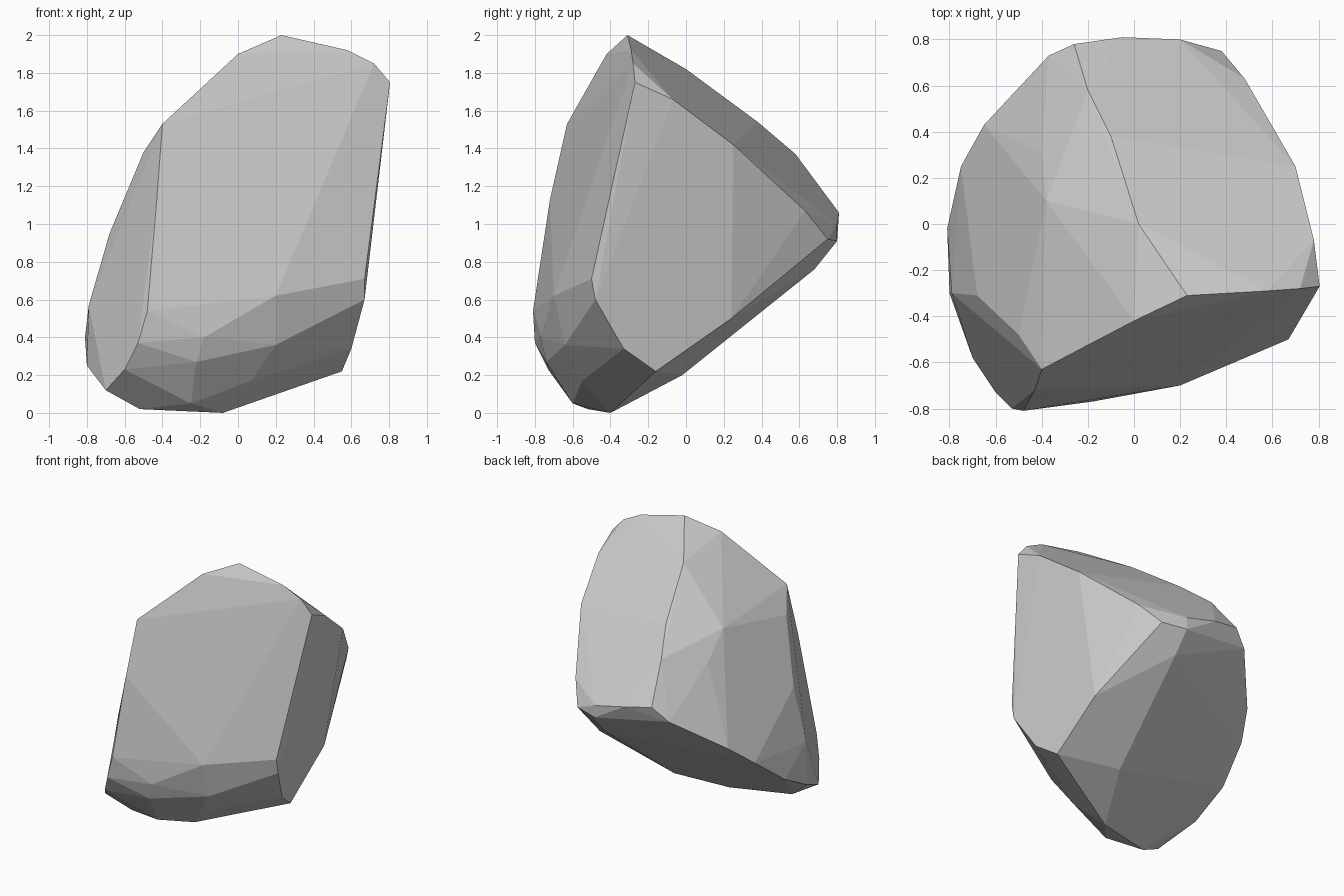
import bpy, bmesh, math

# Key corners of the boulder, grouped by region; the hull makes the flat facets
crest = [(-.4, -.63, 1.53), (0, -.42, 1.9), (.23, -.31, 2), (.58, -.29, 1.92),
         (.72, -.28, 1.85), (.805, -.27, 1.75)]
right_edge = [(.78, -.07, 1.66), (.7, .25, 1.42), (.48, .63, 1.07),
              (.38, .75, .92), (.55, .24, .5)]
back_ridge = [(.02, 0, 1.82), (-.1, .38, 1.54), (-.2, .58, 1.37), (-.26, .78, 1.1),
              (-.05, .81, 1.06), (.2, .8, 1.0), (.2, .8, .91)]
left_side = [(-.37, .73, 1.0), (-.65, .43, .76), (-.75, .25, .61), (-.81, -.02, .4),
             (-.8, -.3, .25), (-.79, -.3, .57), (-.68, -.31, .95), (-.5, -.48, 1.38),
             (-.38, .1, 1.47), (-.4, .31, 1.3)]
front_side = [(-.43, -.72, 1.13), (-.48, -.81, .54), (-.2, -.77, .55), (.2, -.7, .62),
              (.67, -.5, .71), (-.53, -.8, .37), (-.18, -.77, .4), (.2, -.64, .36),
              (.67, -.48, .6), (.6, -.33, .34), (-.6, -.73, .23), (-.22, -.74, .27),
              (.07, -.55, .17)]
underside = [(-.7, -.58, .12), (-.25, -.6, .05), (-.52, -.52, .02), (-.08, -.4, 0),
             (.55, -.16, .22), (.11, -.02, .2), (.2, .68, .76)]

# Wrap the corners in a convex shell
bm = bmesh.new()
for region in (crest, right_edge, back_ridge, left_side, front_side, underside):
    for p in region:
        bm.verts.new(p)
hull = bmesh.ops.convex_hull(bm, input=bm.verts[:])
loose = [v for v in bm.verts if not v.link_faces]
bmesh.ops.delete(bm, geom=loose, context='VERTS')

# Merge nearly coplanar triangles into broad facets
bmesh.ops.dissolve_limit(bm, angle_limit=math.radians(4),
                         verts=bm.verts[:], edges=bm.edges[:])
bmesh.ops.recalc_face_normals(bm, faces=bm.faces[:])

mesh = bpy.data.meshes.new("boulder")
bm.to_mesh(mesh)
bm.free()
boulder = bpy.data.objects.new("boulder", mesh)
bpy.context.collection.objects.link(boulder)
